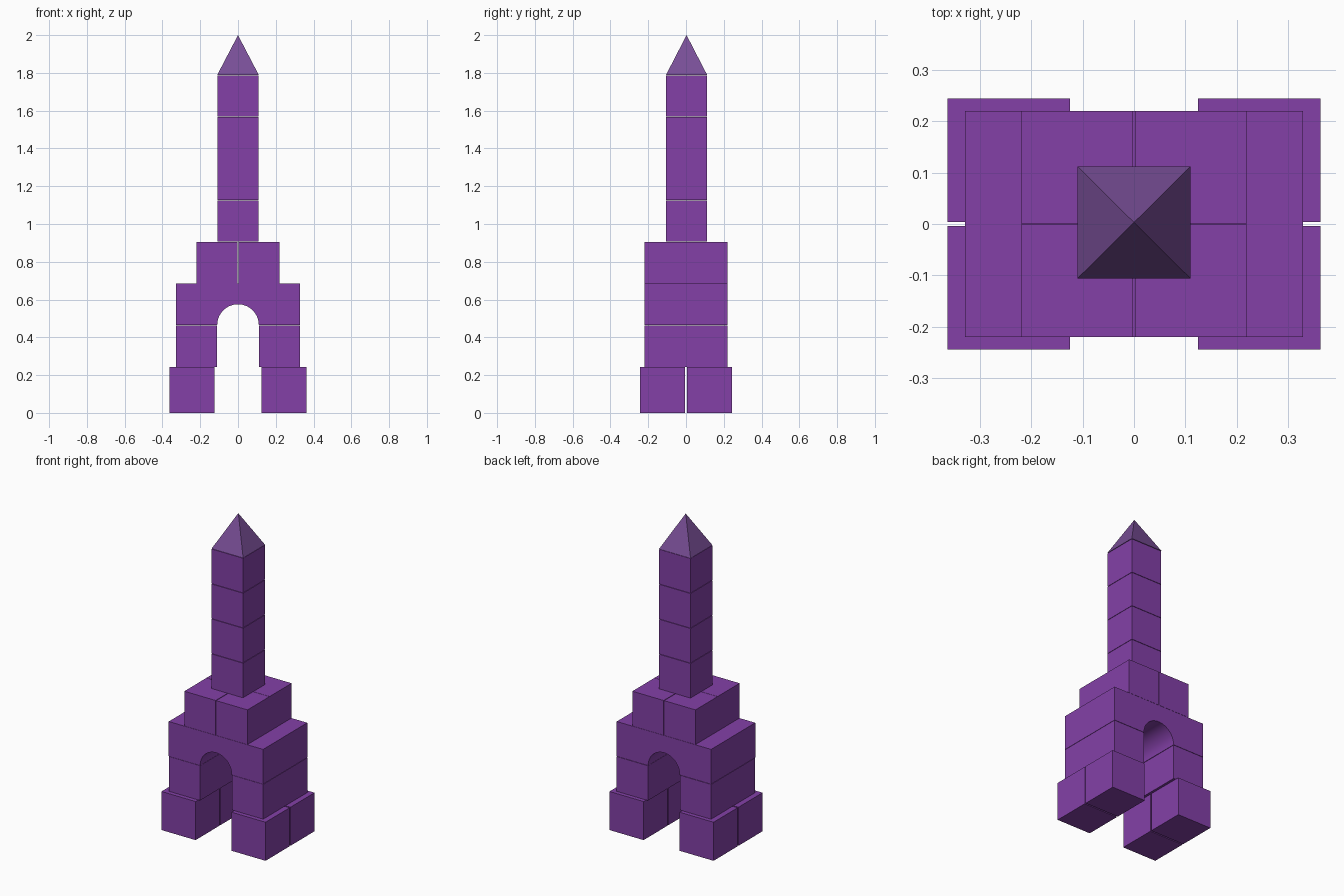
import bpy, bmesh, math

if "Cube" in bpy.data.objects:
    bpy.data.objects.remove(bpy.data.objects["Cube"])


def material(name, rgb):
    m = bpy.data.materials.new(name)
    m.diffuse_color = (*rgb, 1)
    m.use_nodes = True
    m.node_tree.nodes["Principled BSDF"].inputs["Base Color"].default_value = m.diffuse_color
    return m


PURPLE = material("purple", (0.227, 0.051, 0.386))
DUSTY = material("dusty_purple", (0.188, 0.076, 0.305))


def finish(bm, name, mat):
    bmesh.ops.recalc_face_normals(bm, faces=bm.faces)
    me = bpy.data.meshes.new(name)
    bm.to_mesh(me)
    bm.free()
    me.materials.append(mat)
    ob = bpy.data.objects.new(name, me)
    bpy.context.collection.objects.link(ob)
    return ob


def block(name, x, y, z):
    """Box from (low, high) ranges on each axis."""
    bm = bmesh.new()
    bmesh.ops.create_cube(bm, size=1)
    for v in bm.verts:
        v.co = [lo + (c + 0.5) * (hi - lo) for c, (lo, hi) in zip(v.co, (x, y, z))]
    return finish(bm, name, PURPLE)


def side(s, lo, hi):
    return tuple(sorted((s * lo, s * hi)))


for sx in (-1, 1):
    # Pillars between base and arch
    block("pillar", side(sx, 0.111, 0.329), (-0.219, 0.22), (0.244, 0.463))
    for sy in (-1, 1):
        # Four base blocks and four blocks on top of the arch
        block("base_block", side(sx, 0.125, 0.363), side(sy, 0.004, 0.244), (0, 0.243))
        block("upper_block", side(sx, 0.002, 0.22), side(sy, 0.001, 0.22), (0.685, 0.904))

# Arch: half-round opening cut into a wide block profile, extruded in depth
R, SPRING, N = 0.11, 0.465, 32
profile = [(-0.329, SPRING), (-0.329, 0.684), (0.329, 0.684), (0.329, SPRING)]
profile += [(R * math.cos(math.pi * i / N), SPRING + R * math.sin(math.pi * i / N))
            for i in range(N + 1)]
bm = bmesh.new()
face = bm.faces.new([bm.verts.new((x, -0.22, z)) for x, z in profile])
ext = bmesh.ops.extrude_face_region(bm, geom=[face])
bmesh.ops.translate(bm, vec=(0, 0.44, 0),
                    verts=[g for g in ext["geom"] if isinstance(g, bmesh.types.BMVert)])
arch = finish(bm, "arch", PURPLE)
bpy.context.view_layer.objects.active = arch
arch.select_set(True)
bpy.ops.object.shade_smooth_by_angle(angle=math.radians(30))

# Tower of four stacked cubes
for i in range(4):
    z = 0.907 + 0.2205 * i
    block("tower_block", (-0.109, 0.109), (-0.106, 0.111), (z, z + 0.218))

# Pyramid roof
bm = bmesh.new()
base = [bm.verts.new((x, y, 1.789)) for x, y in
        ((-0.11, -0.106), (0.11, -0.106), (0.11, 0.112), (-0.11, 0.112))]
tip = bm.verts.new((0, 0.003, 2.0))
bm.faces.new(base)
for i in range(4):
    bm.faces.new((base[i], base[(i + 1) % 4], tip))
finish(bm, "pyramid_roof", DUSTY)
